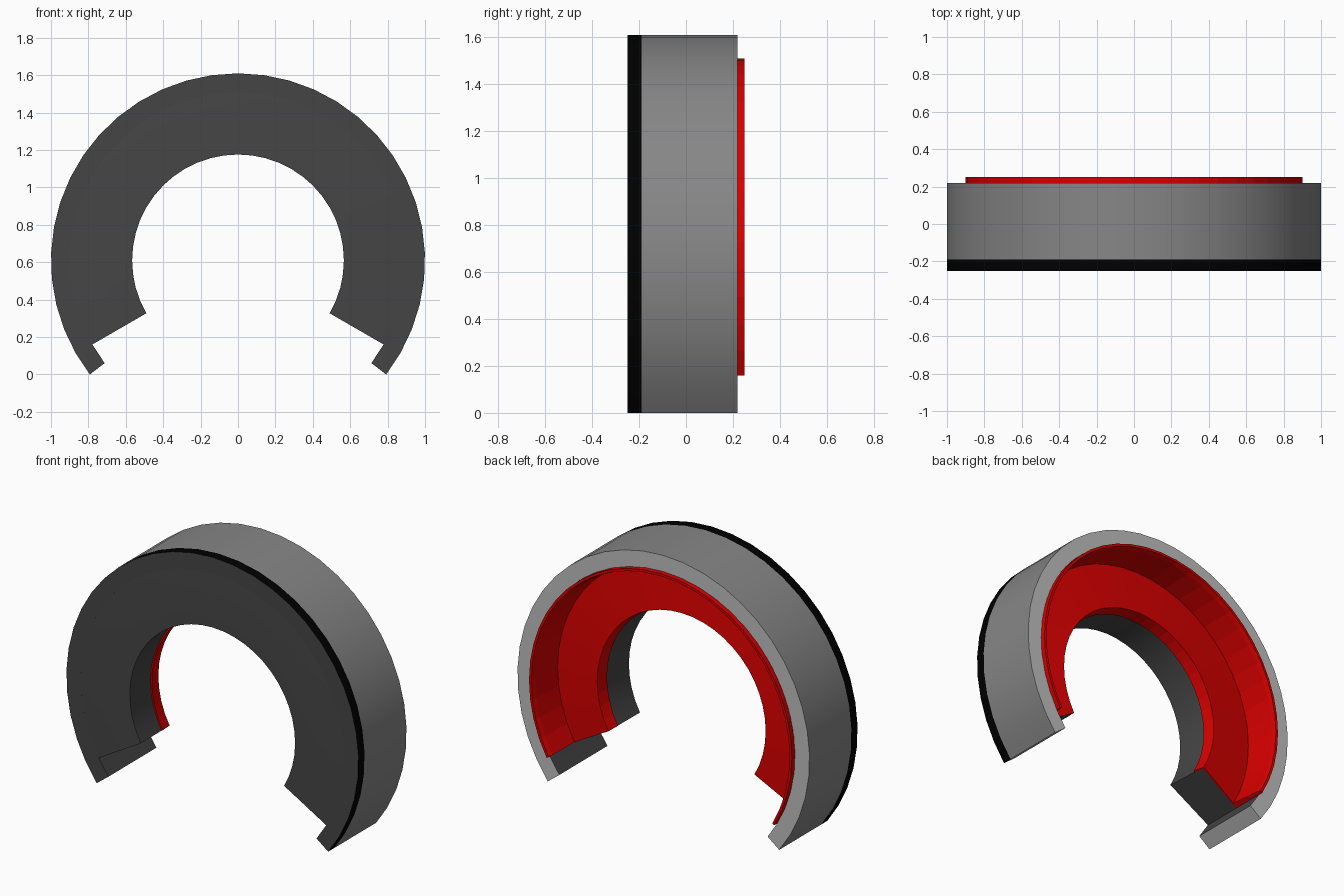
import bpy, bmesh, math

if "Cube" in bpy.data.objects:
    bpy.data.objects.remove(bpy.data.objects["Cube"])

CENTRE_Z = 0.61
SEGMENTS = 32


def material(name, rgb):
    m = bpy.data.materials.new(name)
    m.diffuse_color = (*rgb, 1)
    m.use_nodes = True
    m.node_tree.nodes["Principled BSDF"].inputs["Base Color"].default_value = m.diffuse_color
    return m


GREY = material("mid_grey", (0.24, 0.24, 0.24))
LIGHT = material("light_grey", (0.52, 0.52, 0.52))
CHARCOAL = material("charcoal", (0.06, 0.06, 0.06))
BLACK = material("black", (0.0, 0.0, 0.0))
RED = material("red", (0.70, 0.0, 0.0))


def swept_arc(name, profile, overhang, mats, side_mats, cap_mat=0, smooth=True):
    """Sweep a closed (radius, y) profile round the arc, ending `overhang` degrees below horizontal."""
    bm = bmesh.new()
    rings = []
    for i in range(SEGMENTS + 1):
        a = math.radians(-overhang + (180 + 2 * overhang) * i / SEGMENTS)
        rings.append([bm.verts.new((r * math.cos(a), y, CENTRE_Z + r * math.sin(a)))
                      for r, y in profile])
    n = len(profile)
    for a, b in zip(rings, rings[1:]):
        for k in range(n):
            j = (k + 1) % n
            f = bm.faces.new((a[k], a[j], b[j], b[k]))
            f.material_index = side_mats[k]
    for ring in (rings[0], rings[-1]):
        bm.faces.new(ring).material_index = cap_mat
    bmesh.ops.recalc_face_normals(bm, faces=bm.faces)
    mesh = bpy.data.meshes.new(name)
    bm.to_mesh(mesh)
    bm.free()
    for m in mats:
        mesh.materials.append(m)
    ob = bpy.data.objects.new(name, mesh)
    bpy.context.collection.objects.link(ob)
    if smooth:
        bpy.ops.object.select_all(action='DESELECT')
        ob.select_set(True)
        bpy.context.view_layer.objects.active = ob
        bpy.ops.object.shade_smooth_by_angle(angle=math.radians(30))
    return ob


# Outer shell: charcoal front and inside, black front band, grey outside, light back and ends
swept_arc("outer_shell",
          [(0.90, -0.25), (1.0, -0.25), (1.0, -0.19), (1.0, 0.22), (0.90, 0.22)],
          37.6, [LIGHT, CHARCOAL, BLACK, GREY], [1, 2, 3, 0, 1])

# Thick front plate with the central opening; its rim tucks into the shell
swept_arc("front_plate",
          [(0.566, -0.25), (0.90, -0.25), (0.92, -0.248), (0.92, 0.01), (0.90, 0.01),
           (0.583, 0.035), (0.575, -0.035)],
          30, [CHARCOAL], [0] * 7)

# Red liner: opening trim, recessed floor, side wall and raised lip
swept_arc("red_liner",
          [(0.566, -0.035), (0.577, 0.045), (0.865, 0.02), (0.877, 0.22), (0.884, 0.25),
           (0.90, 0.25), (0.90, 0.01), (0.583, 0.035), (0.575, -0.035)],
          30, [RED], [0] * 9, smooth=False)
